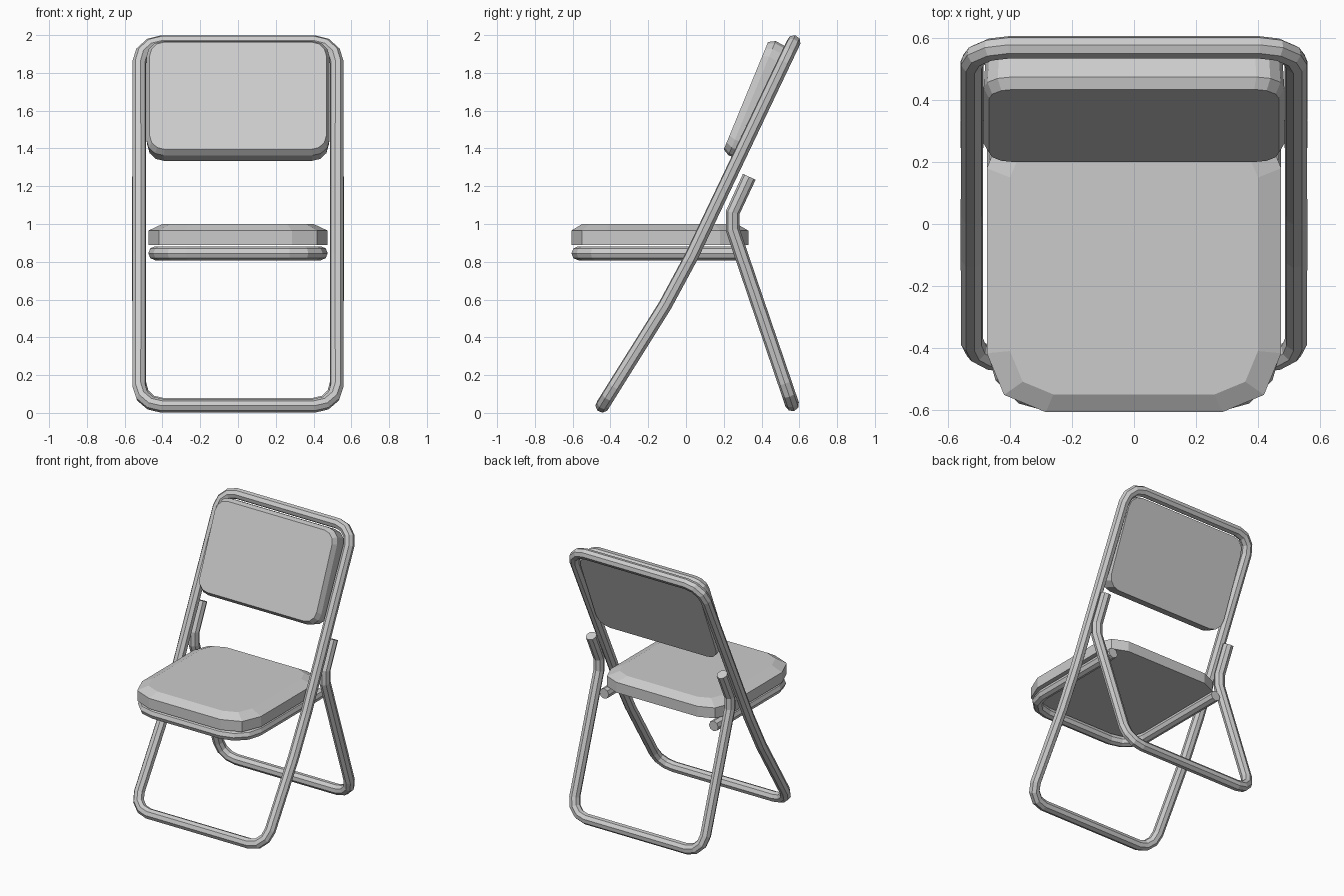
import bpy, bmesh
from math import sin, cos, pi
from mathutils import Vector, Matrix

cube = bpy.data.objects.get("Cube")
if cube:
    bpy.data.objects.remove(cube, do_unlink=True)

TUBE = 0.037
grey = bpy.data.materials.new("light_grey")
grey.use_nodes = True
color = (0.6, 0.6, 0.6, 1)
grey.diffuse_color = color
grey.node_tree.nodes["Principled BSDF"].inputs["Base Color"].default_value = color


def rounded(points, radii, segments, cyclic=True):
    """Replace every right-angled corner that has a radius by an arc."""
    pts = [Vector(p) for p in points]
    out = []
    for i, (p, r) in enumerate(zip(pts, radii)):
        if not r:
            out.append(p)
            continue
        u = (pts[i - 1] - p).normalized()
        v = (pts[(i + 1) % len(pts)] - p).normalized()
        for k in range(segments + 1):
            t = k / segments * pi / 2
            out.append(p + u * r * (1 - sin(t)) + v * r * (1 - cos(t)))
    return out


def add_mesh(name, mesh):
    mesh.materials.clear()
    mesh.materials.append(grey)
    obj = bpy.data.objects.new(name, mesh)
    bpy.context.collection.objects.link(obj)
    for poly in mesh.polygons:
        poly.use_smooth = False
    return obj


def tube(name, path, cyclic):
    """Eight-sided pipe swept along a path."""
    curve = bpy.data.curves.new(name + "_path", "CURVE")
    curve.dimensions = "3D"
    curve.bevel_depth = TUBE
    curve.bevel_resolution = 2
    curve.use_fill_caps = True
    spline = curve.splines.new("POLY")
    spline.points.add(len(path) - 1)
    for point, co in zip(spline.points, path):
        point.co = (*co, 1)
    spline.use_cyclic_u = cyclic
    helper = bpy.data.objects.new(name + "_helper", curve)
    bpy.context.collection.objects.link(helper)
    deps = bpy.context.evaluated_depsgraph_get()
    mesh = bpy.data.meshes.new_from_object(helper.evaluated_get(deps))
    bpy.data.objects.remove(helper, do_unlink=True)
    mesh.name = name
    return add_mesh(name, mesh)


def cushion(name, levels, segments, matrix=Matrix()):
    """Loft rounded rectangles: half width, y low, y high, low and high radius, z."""
    bm = bmesh.new()
    loops = []
    for w, low, high, r_low, r_high, z in levels:
        corners = [(-w, low, z), (w, low, z), (w, high, z), (-w, high, z)]
        outline = rounded(corners, [r_low, r_low, r_high, r_high], segments)
        loops.append([bm.verts.new(matrix @ p) for p in outline])
    for a, b in zip(loops, loops[1:]):
        for i in range(len(a)):
            j = (i + 1) % len(a)
            bm.faces.new((a[i], a[j], b[j], b[i]))
    bm.faces.new(loops[0][::-1])
    bm.faces.new(loops[-1])
    bmesh.ops.recalc_face_normals(bm, faces=bm.faces)
    mesh = bpy.data.meshes.new(name)
    bm.to_mesh(mesh)
    bm.free()
    return add_mesh(name, mesh)


def mirrored(side, x):
    """Left side going up, then right side coming back down."""
    left = [(x, y, z) for y, z in side]
    return left + [(-px, y, z) for px, y, z in reversed(left)]


# Front frame: one closed loop, slightly bent near the seat
side = [(-0.443, 0.038), (-0.11, 0.57), (0.03, 0.83), (0.57, 1.963)]
r = 0.12
tube("front_frame", rounded(mirrored(side, 0.523), [r, 0, 0, r, r, 0, 0, r], 3), True)

# Rear leg: open loop with both upper ends resting behind the frame
side = [(0.335, 1.25), (0.247, 1.06), (0.247, 0.97), (0.562, 0.045)]
tube("rear_leg", rounded(mirrored(side, 0.523), [0, 0, 0, r, r, 0, 0, 0], 3), False)

# Seat rail: open loop under the seat
side = [(0.31, 0.845), (-0.57, 0.845)]
tube("seat_rail", rounded(mirrored(side, 0.438), [0, 0.17, 0.17, 0], 3), False)

# Seat cushion with a chamfered top
cushion("seat", [
    (0.475, -0.607, 0.33, 0.19, 0.15, 0.89),
    (0.475, -0.607, 0.33, 0.19, 0.15, 0.965),
    (0.40, -0.55, 0.27, 0.14, 0.12, 1.0),
], 2)

# Backrest, leaning back between the frame tubes
up = Vector((0, 0.235, 0.57)).normalized()
front = Vector((1, 0, 0)).cross(up)
lean = Matrix((Vector((1, 0, 0)), up, front)).transposed().to_4x4()
lean.translation = (0, 0.2, 1.395)
cushion("backrest", [
    (0.48, -0.015, 0.625, 0.09, 0.09, -0.125),
    (0.485, -0.02, 0.635, 0.09, 0.09, -0.035),
    (0.468, 0, 0.615, 0.08, 0.08, 0),
], 3, lean)
